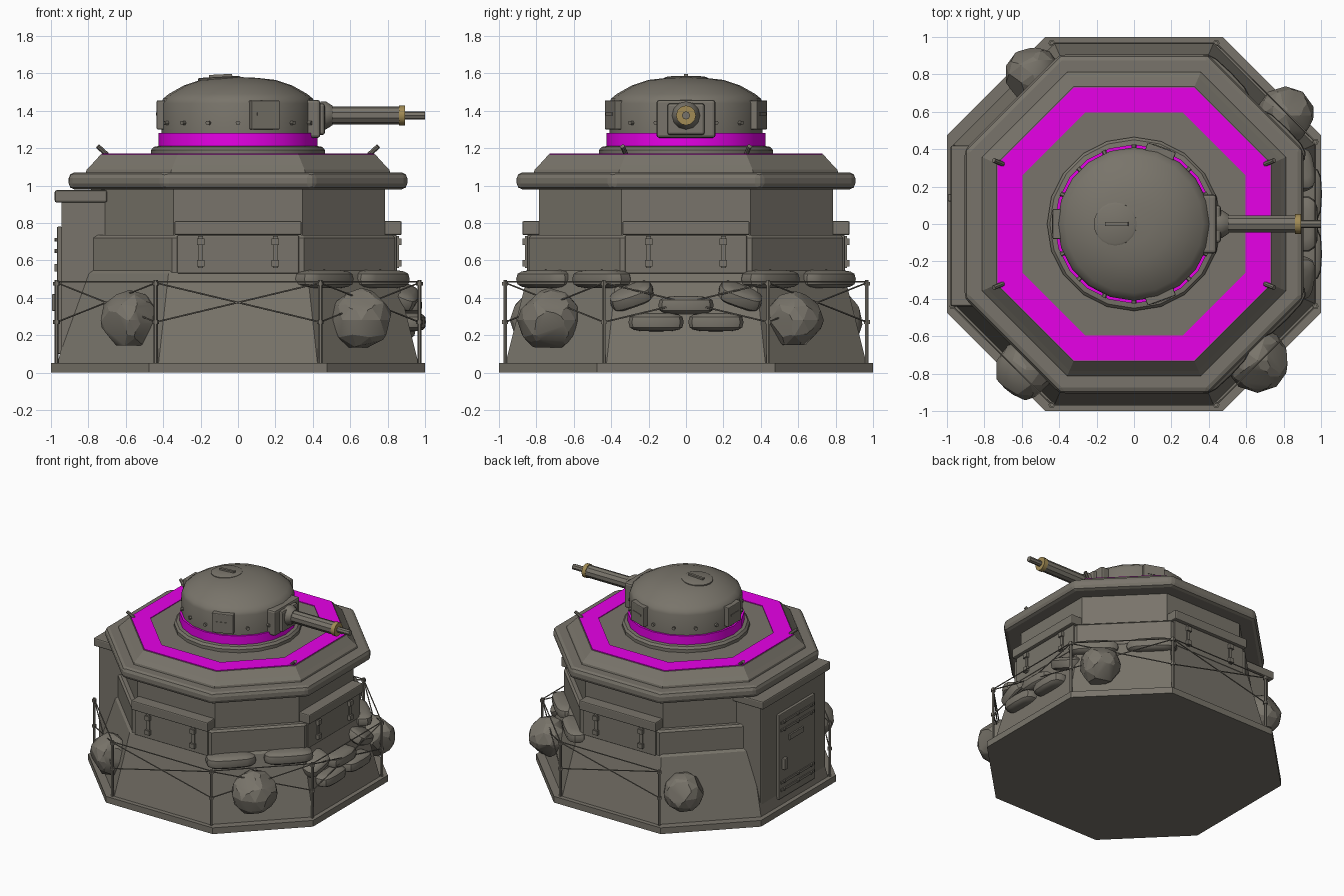
import bpy, bmesh, math, random
from mathutils import Vector, Matrix

if "Cube" in bpy.data.objects:
    bpy.data.objects.remove(bpy.data.objects["Cube"], do_unlink=True)
random.seed(4)
smooth = []


def material(name, rgb):
    m = bpy.data.materials.new(name)
    m.use_nodes = True
    m.diffuse_color = (*rgb, 1)
    m.node_tree.nodes["Principled BSDF"].inputs["Base Color"].default_value = (*rgb, 1)
    return m


GREY = material("olive grey", (0.19, 0.175, 0.145))
MAGENTA = material("magenta", (0.8, 0.0, 0.8))
BRASS = material("brass", (0.36, 0.26, 0.09))


def finish(name, bm, mat=GREY, bevel=0, soft=False):
    bmesh.ops.recalc_face_normals(bm, faces=bm.faces)
    me = bpy.data.meshes.new(name)
    bm.to_mesh(me)
    bm.free()
    me.materials.append(mat)
    ob = bpy.data.objects.new(name, me)
    bpy.context.collection.objects.link(ob)
    if bevel:
        mod = ob.modifiers.new("bevel", "BEVEL")
        mod.width, mod.segments, mod.limit_method = bevel, 2, "ANGLE"
    if soft:
        smooth.append(ob)
    return ob


def loft(name, rings, mat=GREY, caps=True, matrix=None, **kw):
    """Skin a list of point rings."""
    bm = bmesh.new()
    loops = [[bm.verts.new(p) for p in r] for r in rings]
    n = len(loops[0])
    for a, b in zip(loops, loops[1:]):
        for i in range(n):
            bm.faces.new((a[i], a[(i + 1) % n], b[(i + 1) % n], b[i]))
    if caps:
        bm.faces.new(loops[0])
        bm.faces.new(loops[-1])
    if matrix:
        bm.transform(matrix)
    return finish(name, bm, mat, **kw)


def octagon(w, z, ratio=0.44):
    c = w * ratio
    pts = []
    for k in range(4):
        turn = Matrix.Rotation(k * math.pi / 2, 3, "Z")
        pts += [turn @ Vector((w, -c, z)), turn @ Vector((w, c, z))]
    return pts


def oct_loft(name, layers, ratio=0.44, **kw):
    return loft(name, [octagon(w, z, ratio) for w, z in layers], **kw)


def lathe(name, profile, n=20, **kw):
    return loft(name, [[(r * math.cos(t * math.tau / n), r * math.sin(t * math.tau / n), z)
                        for t in range(n)] for r, z in profile], soft=True, **kw)


def box(name, lo, hi, matrix=None, mat=GREY, bevel=0):
    lo, hi = Vector(lo), Vector(hi)
    bm = bmesh.new()
    bmesh.ops.create_cube(bm, size=1)
    for v in bm.verts:
        v.co = (lo + hi) / 2 + v.co * (hi - lo)
    if matrix:
        bm.transform(matrix)
    return finish(name, bm, mat, bevel)


def rod(name, a, b, r, n=8, mat=GREY):
    a, b = Vector(a), Vector(b)
    m = Matrix.Translation(a) @ (b - a).to_track_quat("Z", "Y").to_matrix().to_4x4()
    return lathe(name, [(r, 0), (r, (b - a).length)], n, mat=mat, matrix=m)


def spin(deg):
    return Matrix.Rotation(math.radians(deg), 4, "Z")


# Bunker walls and roof
oct_loft("foundation", [(1, 0), (1, 0.05)], 0.475)
oct_loft("sloped_plinth", [(0.965, 0.05), (0.845, 0.53), (0.825, 0.55)])
oct_loft("lower_wall", [(0.84, 0.5), (0.84, 0.72), (0.825, 0.735)], 0.42)
oct_loft("upper_wall", [(0.785, 0.7), (0.785, 1.0)])
oct_loft("roof_slab", [(0.905, 0.98), (0.905, 1.07)], bevel=0.03)
oct_loft("roof_tier", [(0.815, 1.06), (0.81, 1.085), (0.785, 1.11), (0.735, 1.165)])
oct_loft("roof_stripe", [(0.73, 1.164), (0.73, 1.171), (0.595, 1.171), (0.595, 1.164)],
         mat=MAGENTA, caps=False)

# Roof lifting hooks
for sx in (-1, 1):
    for sy in (-1, 1):
        rod("roof_hook", (0.7 * sx, 0.32 * sy, 1.165), (0.75 * sx, 0.34 * sy, 1.21), 0.013)

# Shuttered windows on three sides
for deg in (-90, 0, 90):
    m = spin(deg)
    box("window_shutter", (0.74, -0.325, 0.53), (0.85, 0.325, 0.735), m, bevel=0.006)
    box("window_lip", (0.74, -0.34, 0.735), (0.875, 0.34, 0.81), m, bevel=0.008)
    for y in (-0.2, 0.2):
        box("shutter_hinge", (0.84, y - 0.013, 0.56), (0.86, y + 0.013, 0.73), m)
        for z in (0.585, 0.7):
            box("hinge_knuckle", (0.84, y - 0.02, z - 0.018), (0.873, y + 0.02, z + 0.018), m)

# Entrance block and door
box("entrance_block", (-0.945, -0.42, 0.05), (-0.68, 0.4, 0.92), bevel=0.008)
box("entrance_lintel", (-0.98, -0.44, 0.91), (-0.7, 0.42, 0.975), bevel=0.01)
box("door", (-0.968, -0.26, 0.1), (-0.94, 0.2, 0.78), bevel=0.006)
for z in (0.17, 0.23, 0.65, 0.71):
    box("door_strap", (-0.976, -0.24, z - 0.01), (-0.96, 0.18, z + 0.01))
    for y in (-0.2, -0.03, 0.14):
        rod("strap_rivet", (-0.965, y, z), (-0.982, y, z), 0.012, 6)
box("door_slot", (-0.98, -0.1, 0.54), (-0.96, 0.08, 0.58))
box("door_handle", (-0.995, 0.12, 0.33), (-0.96, 0.16, 0.42), bevel=0.006)

# Turret
lathe("turret_base", [(0.465, 1.16), (0.465, 1.19), (0.45, 1.207), (0.4, 1.215)])
lathe("turret_stripe", [(0.425, 1.21), (0.425, 1.28)], mat=MAGENTA)
lathe("turret_dome", [(0.41, 1.27), (0.41, 1.44), (0.4, 1.465), (0.37, 1.49), (0.29, 1.535),
                      (0.2, 1.565), (0.1, 1.576), (0.01, 1.58)])
for k in range(16):
    m = spin(k * 22.5)
    rod("turret_rivet", m @ Vector((0.39, 0, 1.335)), m @ Vector((0.425, 0, 1.335)), 0.013, 6)
for deg in (-70, 70, 180):
    m = spin(deg)
    box("vision_plate", (0.38, -0.08, 1.3), (0.435, 0.08, 1.455), m, bevel=0.006)
    box("vision_slit", (0.43, -0.05, 1.375), (0.439, 0.05, 1.39), m)
tilt = Matrix.Translation((-0.1, 0, 1.572)) @ Matrix.Rotation(math.radians(-3), 4, "Y")
lathe("turret_hatch", [(0.115, -0.02), (0.115, 0.004), (0.105, 0.009)], matrix=tilt)
box("hatch_handle", (-0.055, -0.01, 0), (0.07, 0.01, 0.022), tilt)

# Gun
box("gun_mantlet", (0.36, -0.158, 1.255), (0.44, 0.158, 1.458), bevel=0.015)
box("mantlet_frame", (0.42, -0.1, 1.27), (0.465, 0.1, 1.44), bevel=0.015)
gun = Matrix.Translation((0, 0, 1.375)) @ Matrix.Rotation(math.pi / 2, 4, "Y")
lathe("gun_collar", [(0.075, 0.44), (0.075, 0.47), (0.052, 0.505)], 12, matrix=gun)
lathe("gun_jacket", [(0.048, 0.46), (0.048, 0.885)], 10, matrix=gun)
lathe("gun_ring", [(0.053, 0.86), (0.053, 0.893)], 12, mat=BRASS, matrix=gun)
lathe("gun_muzzle", [(0.022, 0.87), (0.022, 1.0)], 8, matrix=gun)

# Fence posts and crossed wires, open around the entrance
posts = [(-0.97, -0.44), (-0.44, -0.967), (0.44, -0.967), (0.97, -0.44),
         (0.97, 0.44), (0.44, 0.967), (-0.44, 0.967)]
for x, y in posts:
    rod("fence_post", (x, y, 0.04), (x, y, 0.495), 0.011, 6)
    for z in (0.27, 0.475):
        rod("post_collar", (x, y, z - 0.01), (x, y, z + 0.01), 0.018, 6)
for (ax, ay), (bx, by) in zip(posts, posts[1:]):
    for za, zb in ((0.48, 0.27), (0.27, 0.48), (0.485, 0.485)):
        rod("fence_wire", (ax, ay, za), (bx, by, zb), 0.0045, 5)


# Sandbags
def sandbag(pos, yaw, length=0.3, roll=0.0, lean=0.0):
    bm = bmesh.new()
    bmesh.ops.create_uvsphere(bm, u_segments=14, v_segments=8, radius=1)
    for v in bm.verts:
        for i, half in enumerate((length / 2, 0.085, 0.05)):
            v.co[i] = math.copysign(abs(v.co[i]) ** 0.6, v.co[i]) * half
    bm.transform(Matrix.Translation(pos) @ spin(yaw) @ Matrix.Rotation(lean, 4, "X")
                 @ Matrix.Rotation(roll, 4, "Y"))
    finish("sandbag", bm, soft=True)


for s in (-1, 1):
    sandbag((0.46, 0.75 * s, 0.5), -45 * s, 0.37)
    sandbag((0.76, 0.45 * s, 0.5), -45 * s, 0.37)
    sandbag((0.92, 0.16 * s, 0.27), 90)
    sandbag((0.88, 0.29 * s, 0.41), 90, 0.24, 0.35 * s, 0.4)
sandbag((0.9, 0, 0.36), 90)

# Boulders resting on the slopes
for x, y, r in ((-0.58, -0.78, 0.15), (0.66, -0.73, 0.16), (0.81, 0.58, 0.145), (-0.54, 0.8, 0.14)):
    bm = bmesh.new()
    bmesh.ops.create_icosphere(bm, subdivisions=2, radius=1)
    cuts = [Vector([random.uniform(-1, 1) for _ in "xyz"]).normalized() for _ in range(9)]
    for c in cuts + [Vector((0, 0, -1))]:
        geom = bm.verts[:] + bm.edges[:] + bm.faces[:]
        bmesh.ops.bisect_plane(bm, geom=geom, plane_co=c * 0.84, plane_no=c, clear_outer=True)
    hull = bmesh.ops.convex_hull(bm, input=bm.verts)
    bmesh.ops.delete(bm, geom=list(set(hull["geom_interior"])), context="VERTS")
    bm.transform(Matrix.Translation((x, y, 0.28)) @ Matrix.Scale(r * 1.08, 4))
    finish("boulder", bm, soft=True)

# Soft shading on round parts
bpy.ops.object.select_all(action="DESELECT")
for ob in smooth:
    ob.select_set(True)
bpy.context.view_layer.objects.active = smooth[0]
bpy.ops.object.shade_smooth_by_angle(angle=math.radians(35))
